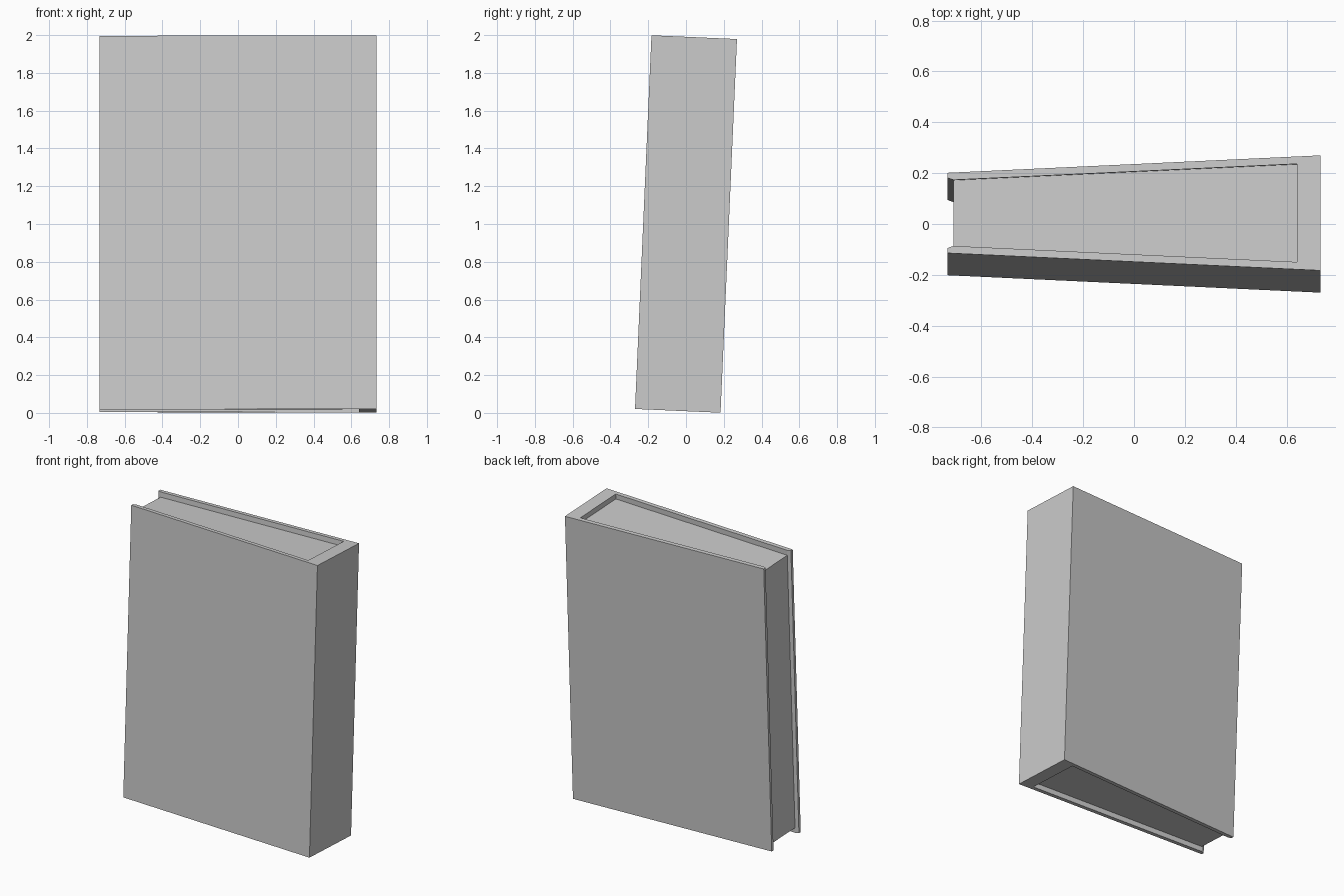
import bpy
import bmesh
from math import radians
from mathutils import Matrix

if "Cube" in bpy.data.objects:
    bpy.data.objects.remove(bpy.data.objects["Cube"], do_unlink=True)

HEIGHT = 1.98
RECESS = 0.035
LEAN = Matrix.Translation((0, 0, 1)) @ Matrix.Rotation(radians(-2.52), 4, 'X')

grey = bpy.data.materials.new("plain_grey")
grey.use_nodes = True
colour = (0.6, 0.6, 0.6, 1)
grey.diffuse_color = colour
grey.node_tree.nodes["Principled BSDF"].inputs["Base Color"].default_value = colour


def prism(name, half_profile, height):
    """Mirror a half outline across y, extrude it upright and lean it back."""
    outline = half_profile + [(x, -y) for x, y in reversed(half_profile)]
    bm = bmesh.new()
    base = bm.faces.new([bm.verts.new((x, y, -height / 2)) for x, y in outline])
    top = bmesh.ops.extrude_face_region(bm, geom=[base])["geom"]
    moved = [v for v in top if isinstance(v, bmesh.types.BMVert)]
    bmesh.ops.translate(bm, verts=moved, vec=(0, 0, height))
    bmesh.ops.recalc_face_normals(bm, faces=bm.faces)
    mesh = bpy.data.meshes.new(name)
    bm.to_mesh(mesh)
    bm.free()
    mesh.materials.append(grey)
    obj = bpy.data.objects.new(name, mesh)
    obj.matrix_world = LEAN
    bpy.context.collection.objects.link(obj)
    return obj


# Spine and both boards: a wedge-shaped U with bevelled free edges
prism("book_cover", [(0.64, 0.193), (-0.71, 0.13), (-0.733, 0.138),
                     (-0.733, 0.158), (0.733, 0.2265)], HEIGHT)

# Page block, set in from the cover at top, bottom and fore edge
prism("page_block", [(-0.71, 0.13), (0.64, 0.193)], HEIGHT - 2 * RECESS)
